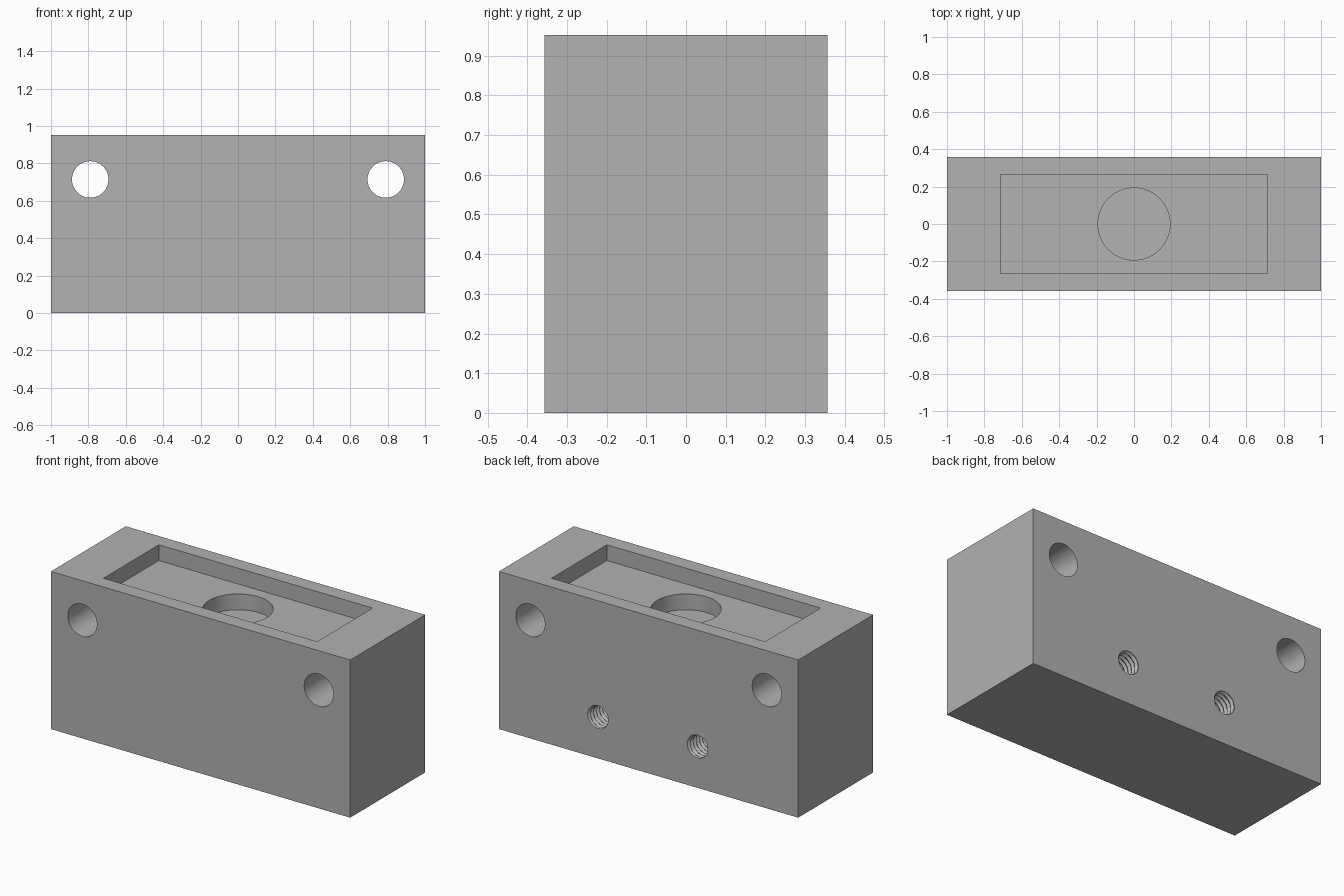
import bpy
import bmesh
from math import cos, sin, pi, radians
from mathutils import Matrix

if "Cube" in bpy.data.objects:
    bpy.data.objects.remove(bpy.data.objects["Cube"])

MM = 2 / 42                      # one millimetre in model units
WIDTH, DEPTH, HEIGHT = 42 * MM, 15 * MM, 20 * MM

grey = bpy.data.materials.new("Neutral grey")
grey.use_nodes = True
grey.diffuse_color = (0.445, 0.445, 0.445, 1)
grey.node_tree.nodes["Principled BSDF"].inputs["Base Color"].default_value = grey.diffuse_color


def make_object(name, bm):
    mesh = bpy.data.meshes.new(name)
    bmesh.ops.recalc_face_normals(bm, faces=bm.faces)
    bm.to_mesh(mesh)
    bm.free()
    mesh.materials.append(grey)
    obj = bpy.data.objects.new(name, mesh)
    bpy.context.collection.objects.link(obj)
    return obj


def box(name, size, centre):
    bm = bmesh.new()
    bmesh.ops.create_cube(bm, size=1, matrix=Matrix.Translation(centre) @ Matrix.Diagonal((*size, 1)))
    return make_object(name, bm)


def cylinder(name, radius, length, centre, tilt=0):
    bm = bmesh.new()
    matrix = Matrix.Translation(centre) @ Matrix.Rotation(radians(tilt), 4, "X")
    bmesh.ops.create_cone(bm, cap_ends=True, segments=64, radius1=radius, radius2=radius,
                          depth=length, matrix=matrix)
    return make_object(name, bm)


def thread(name, x, z, minor, major, pitch, length, steps=8, segments=40):
    """Helical threaded plug entering from the back face."""
    bm = bmesh.new()
    rings = []
    start = DEPTH / 2 + 2 * pitch
    for i in range(int((length / pitch + 2) * steps)):
        ring = []
        for j in range(segments):
            phase = (i / steps - j / segments) % 1
            radius = minor + (major - minor) * abs(2 * phase - 1)
            angle = 2 * pi * j / segments
            ring.append(bm.verts.new((x + radius * cos(angle), start - i * pitch / steps,
                                      z + radius * sin(angle))))
        rings.append(ring)
    for a, b in zip(rings, rings[1:]):
        for j in range(segments):
            k = (j + 1) % segments
            bm.faces.new((a[j], a[k], b[k], b[j]))
    bm.faces.new(rings[0])
    bm.faces.new(rings[-1])
    return make_object(name, bm)


def cut(target, cutter):
    cutter.hide_render = True
    mod = target.modifiers.new("Cut", "BOOLEAN")
    mod.operation = "DIFFERENCE"
    mod.solver = "EXACT"
    mod.object = cutter
    bpy.context.view_layer.objects.active = target
    bpy.ops.object.modifier_apply(modifier=mod.name)
    bpy.data.objects.remove(cutter)


# Solid body
block = box("mounting_block", (WIDTH, DEPTH, HEIGHT), (0, 0, HEIGHT / 2))

# Rectangular pocket in the top, with a round recess in its floor
pocket_floor = HEIGHT - 2 * MM
recess_floor = pocket_floor - 2 * MM
cut(block, box("pocket_cutter", (30 * MM, 0.53, 0.4), (0, 0, pocket_floor + 0.2)))
cut(block, cylinder("recess_cutter", 0.193, 0.4, (0, 0, recess_floor + 0.2)))

# Through holes and threaded blind holes, mirrored left and right
for side in (-1, 1):
    cut(block, cylinder("through_hole_cutter", 0.0975, 1, (side * 0.79, 0, 15 * MM), 90))
    cut(block, thread("thread_cutter", side * 0.333, 0.25, 0.062, 0.075, 0.028, 0.4))

# Smooth bores with crisp edges
bpy.ops.object.select_all(action="DESELECT")
block.select_set(True)
bpy.context.view_layer.objects.active = block
bpy.ops.object.shade_smooth_by_angle(angle=radians(30))
